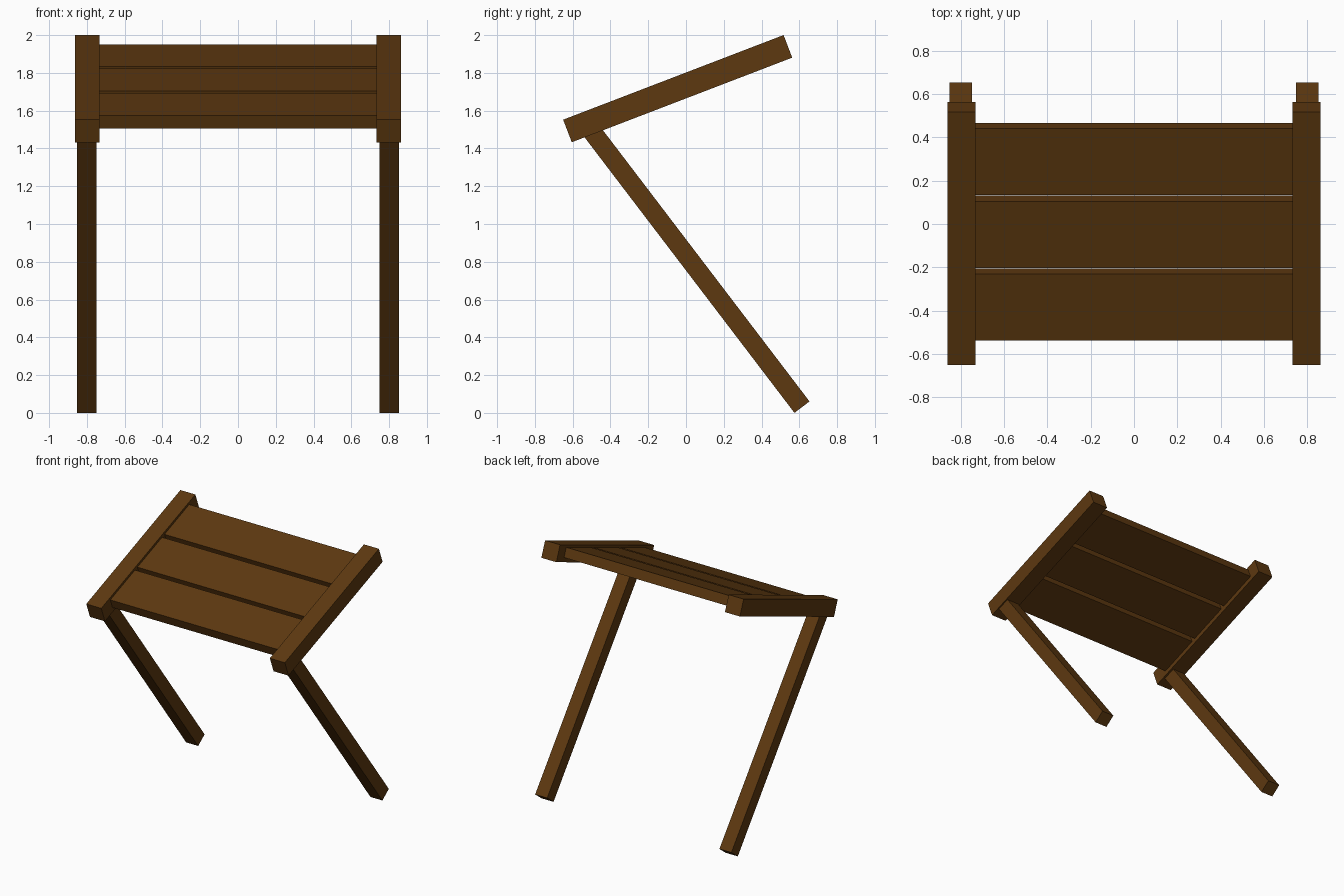
import bpy, math
from mathutils import Matrix, Vector

if "Cube" in bpy.data.objects:
    bpy.data.objects.remove(bpy.data.objects["Cube"])

wood = bpy.data.materials.new("dark brown wood")
wood.diffuse_color = (0.11, 0.04, 0.005, 1)
wood.use_nodes = True
wood.node_tree.nodes["Principled BSDF"].inputs["Base Color"].default_value = wood.diffuse_color


def box(name, size, centre, tilt):
    """Flat-faced beam of the given size, tilted about the x axis."""
    bpy.ops.mesh.primitive_cube_add(size=1)
    ob = bpy.context.object
    ob.name = name
    ob.data.transform(Matrix.Diagonal((*size, 1)))
    ob.location = centre
    ob.rotation_euler = (tilt, 0, 0)
    ob.data.materials.append(wood)
    return ob


# Tilted seat frame
tilt = math.radians(21)
along = Vector((0, math.cos(tilt), math.sin(tilt)))
normal = Vector((0, -math.sin(tilt), math.cos(tilt)))
frame_centre = Vector((0, -0.044, 1.7165))

# Leaning legs: from the foot centre up into the rail
lean = math.radians(37.3)
leg_length = 1.87
leg_dir = Vector((0, -math.sin(lean), math.cos(lean)))
foot = Vector((0, 0.614, 0.0305))

for side, sx in (("left", -1), ("right", 1)):
    box(f"{side}_rail", (0.13, 1.25, 0.128),
        frame_centre + Vector((sx * 0.797, 0, 0)), tilt)
    box(f"{side}_leg", (0.104, 0.1, leg_length),
        foot + leg_dir * leg_length / 2 + Vector((sx * 0.8, 0, 0)), lean)

# Three slats between the rails
for i in (-1, 0, 1):
    box(f"slat_{i + 2}", (1.48, 0.328, 0.075),
        frame_centre + along * (0.012 + i * 0.36) + normal * 0.008, tilt)
